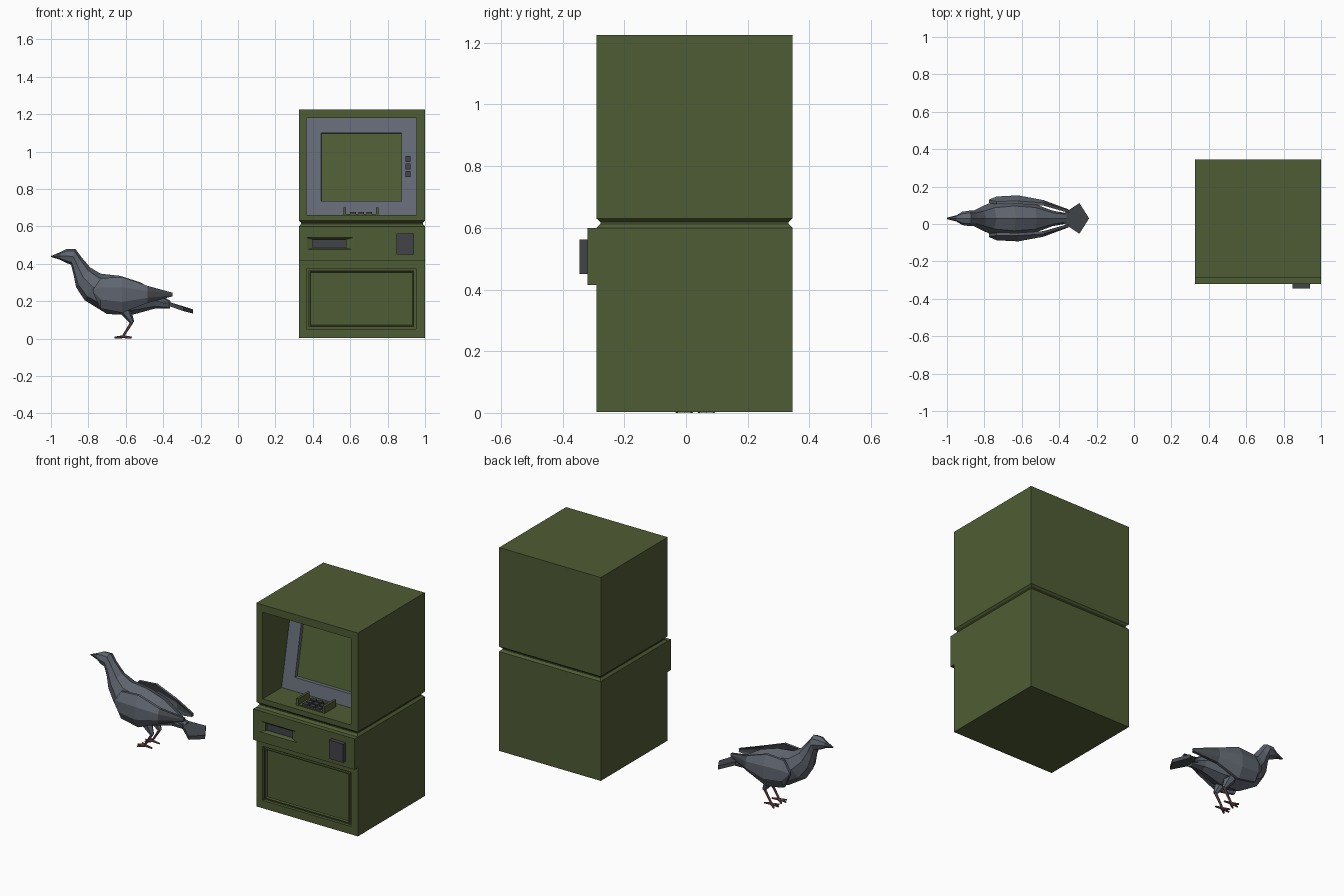
import bpy, bmesh, math
from mathutils import Vector

if "Cube" in bpy.data.objects:
    bpy.data.objects.remove(bpy.data.objects["Cube"])


def mat(name, r, g, b):
    m = bpy.data.materials.new(name)
    m.diffuse_color = (r, g, b, 1)
    m.use_nodes = True
    m.node_tree.nodes["Principled BSDF"].inputs["Base Color"].default_value = m.diffuse_color
    return m


GREEN = mat("olive_green", 0.078, 0.108, 0.035)
GREY = mat("panel_grey", 0.127, 0.144, 0.178)
DARK = mat("dark_grey", 0.052, 0.056, 0.066)
BLUE = mat("screen_blue", 0.285, 0.40, 0.61)
FEATHER = mat("feather_grey", 0.115, 0.13, 0.16)
TIP = mat("dark_feather", 0.06, 0.066, 0.075)
LEG = mat("leg_red", 0.17, 0.075, 0.075)


def loft(name, rings, *mats):
    """Closed flat-faced solid through rings of equal point count."""
    bm = bmesh.new()
    vs = [[bm.verts.new(p) for p in r] for r in rings]
    n = len(vs[0])
    for a, b in zip(vs, vs[1:]):
        for i in range(n):
            j = (i + 1) % n
            bm.faces.new((a[i], a[j], b[j], b[i]))
    bm.faces.new(vs[0])
    bm.faces.new(vs[-1])          # end cap is always the last face
    bmesh.ops.recalc_face_normals(bm, faces=bm.faces)
    me = bpy.data.meshes.new(name)
    bm.to_mesh(me)
    bm.free()
    for m in mats:
        me.materials.append(m)
    ob = bpy.data.objects.new(name, me)
    bpy.context.collection.objects.link(ob)
    return ob


def rect(x0, x1, z0, z1, y):
    """Upright rectangle; y is a number or a function of z."""
    f = y if callable(y) else (lambda z: y)
    return [(x0, f(z0), z0), (x1, f(z0), z0), (x1, f(z1), z1), (x0, f(z1), z1)]


def box(name, x0, x1, y0, y1, z0, z1, m):
    return loft(name, [rect(x0, x1, z0, z1, y0), rect(x0, x1, z0, z1, y1)], m)


def cut(ob, cutter):
    mod = ob.modifiers.new("cut", 'BOOLEAN')
    mod.operation, mod.solver, mod.object = 'DIFFERENCE', 'EXACT', cutter
    bpy.context.view_layer.objects.active = ob
    bpy.ops.object.modifier_apply(modifier=mod.name)
    bpy.data.objects.remove(cutter)


def rod(name, p, q, r0, r1, m, sides=6):
    p, q = Vector(p), Vector(q)
    d = (q - p).normalized()
    u = d.cross(Vector((0, 1, 0.01))).normalized()
    v = d.cross(u)
    ang = [2 * math.pi * i / sides for i in range(sides)]
    return loft(name, [[c + (u * math.cos(a) + v * math.sin(a)) * r for a in ang]
                       for c, r in ((p, r0), (q, r1))], m)


# ---------- machine cabinet with a groove around the waist ----------
X0, X1, YF, YB = 0.325, 1.0, -0.29, 0.345
rings = []
for z, i in ((0.003, 0), (0.60, 0), (0.613, 0.012), (0.619, 0.012), (0.63, 0), (1.225, 0)):
    rings.append([(X0 + i, YF + i, z), (X1 - i, YF + i, z), (X1 - i, YB - i, z), (X0 + i, YB - i, z)])
cabinet = loft("cabinet", rings, GREEN)
slope = lambda z: -0.11 + (z - 0.66) * 0.2
back = lambda z: slope(z) + 0.02
A, B, L, H = 0.367, 0.955, 0.66, 1.18          # display opening
cut(cabinet, loft("alcove_cutter", [rect(A, B, L, H, -0.4), rect(A, B, L, H, back)], GREEN))
cut(cabinet, box("door_cutter", 0.367, 0.953, -0.4, -0.272, 0.05, 0.375, GREEN))

# door: stepped border and centre panel
loft("door_panel", [rect(0.378, 0.942, 0.062, 0.364, -0.26), rect(0.378, 0.942, 0.062, 0.364, -0.286),
                    rect(0.384, 0.936, 0.068, 0.358, -0.286), rect(0.388, 0.932, 0.072, 0.354, -0.276)], GREEN)

# tilted display panel with sunken screen
inner = (0.445, 0.875, 0.735, 1.10)
loft("display_panel", [rect(A, B, L, H, lambda z: slope(z) + 0.06), rect(A, B, L, H, slope),
                       rect(*inner, slope), rect(0.447, 0.873, 0.737, 1.096, lambda z: slope(z) + 0.03)],
     GREY, BLUE).data.polygons[-1].material_index = 1
for k in range(3):
    z = 0.88 + 0.04 * k
    box("side_button", 0.895, 0.922, slope(z) - 0.012, slope(z) + 0.02, z - 0.016, z + 0.016, DARK)

# keypad with side guards
box("keypad_base", 0.57, 0.745, -0.25, -0.145, 0.65, 0.666, GREEN)
for x in (0.563, 0.738):
    box("keypad_guard", x, x + 0.014, -0.252, -0.143, 0.65, 0.702, GREEN)
for i in range(3):
    for j in range(3):
        x, y = 0.615 + 0.043 * i, -0.231 + 0.034 * j
        box("key", x - 0.015, x + 0.015, y - 0.012, y + 0.012, 0.66, 0.677, DARK)

# front band with cash slot and card reader
band = box("front_band", X0, X1, -0.32, -0.289, 0.415, 0.60, GREEN)
cut(band, loft("slot_cutter", [rect(0.36, 0.62, 0.471, 0.544, -0.33), rect(0.365, 0.615, 0.475, 0.54, -0.32),
                               rect(0.40, 0.577, 0.483, 0.53, -0.308), rect(0.40, 0.577, 0.483, 0.53, -0.292)], GREEN))
box("slot_back", 0.40, 0.577, -0.296, -0.29, 0.483, 0.53, DARK)
box("card_reader", 0.847, 0.94, -0.345, -0.315, 0.45, 0.562, DARK)

# ---------- bird ----------
CY = 0.03
# body sections: top x, top z, bottom x, bottom z, half width
sections = [(-1, .441, -.998, .436, .004), (-.95, .462, -.948, .42, .017), (-.915, .48, -.92, .405, .036),
            (-.87, .48, -.893, .395, .041), (-.837, .435, -.88, .345, .041), (-.79, .38, -.866, .275, .056),
            (-.735, .347, -.82, .205, .08), (-.63, .335, -.70, .131, .094), (-.52, .30, -.57, .126, .082),
            (-.43, .245, -.445, .16, .042), (-.36, .20, -.365, .16, .028)]
rings = []
for tx, tz, bx, bz, w in sections:
    ring = []
    for i in range(8):
        a = math.pi / 4 * i
        t = (1 - math.cos(a)) / 2
        ring.append((tx + (bx - tx) * t, CY + w * math.sin(a), tz + (bz - tz) * t))
    rings.append(ring)
body = loft("bird_body", rings, FEATHER, TIP)
for p in body.data.polygons:
    p.material_index = int(p.center.x < -0.95)      # beak

# fanned tail
tail = [(-.45, .035, .205), (-.37, .03, .185), (-.292, .082, .158)]
outline = [(x, y, z) for x, y, z in tail] + [(-.24, 0, .145)] + [(x, -y, z) for x, y, z in reversed(tail)]
loft("tail", [[(x, CY + y, z + dz) for x, y, z in outline] for dz in (-.011, .011)], TIP)

for s in (-1, 1):
    # folded wing: x, top z, bottom z, distance out
    rings = []
    for x, zt, zb, w in ((-.775, .262, .245, .10), (-.735, .322, .16, .117), (-.62, .33, .138, .123),
                         (-.485, .282, .19, .098), (-.35, .245, .226, .048)):
        tuck = (zt - zb) * 0.16
        zm = (zt + zb) / 2
        outer = [(zt, w - tuck), (zm + (zt - zm) * .4, w), (zm - (zt - zm) * .4, w), (zb, w - tuck)]
        pts = outer + [(z, y - 0.015) for z, y in reversed(outer)]
        rings.append([(x, CY + s * y, z) for z, y in pts])
    wing = loft("wing", rings, FEATHER, TIP)
    for p in wing.data.polygons:
        p.material_index = int(p.center.x > -0.48)
    # leg and toes
    y = CY + s * 0.036
    rod("thigh", (-.605, y, .155), (-.565, y, .085), .034, .011, FEATHER)
    rod("shin", (-.566, y, .09), (-.615, y, .012), .008, .006, LEG)
    for dx, dy in ((-.047, 0), (-.035, .026), (-.035, -.026), (.045, 0)):
        rod("toe", (-.613, y, .01), (-.613 + dx, y + dy, .005), .008, .005, LEG)
